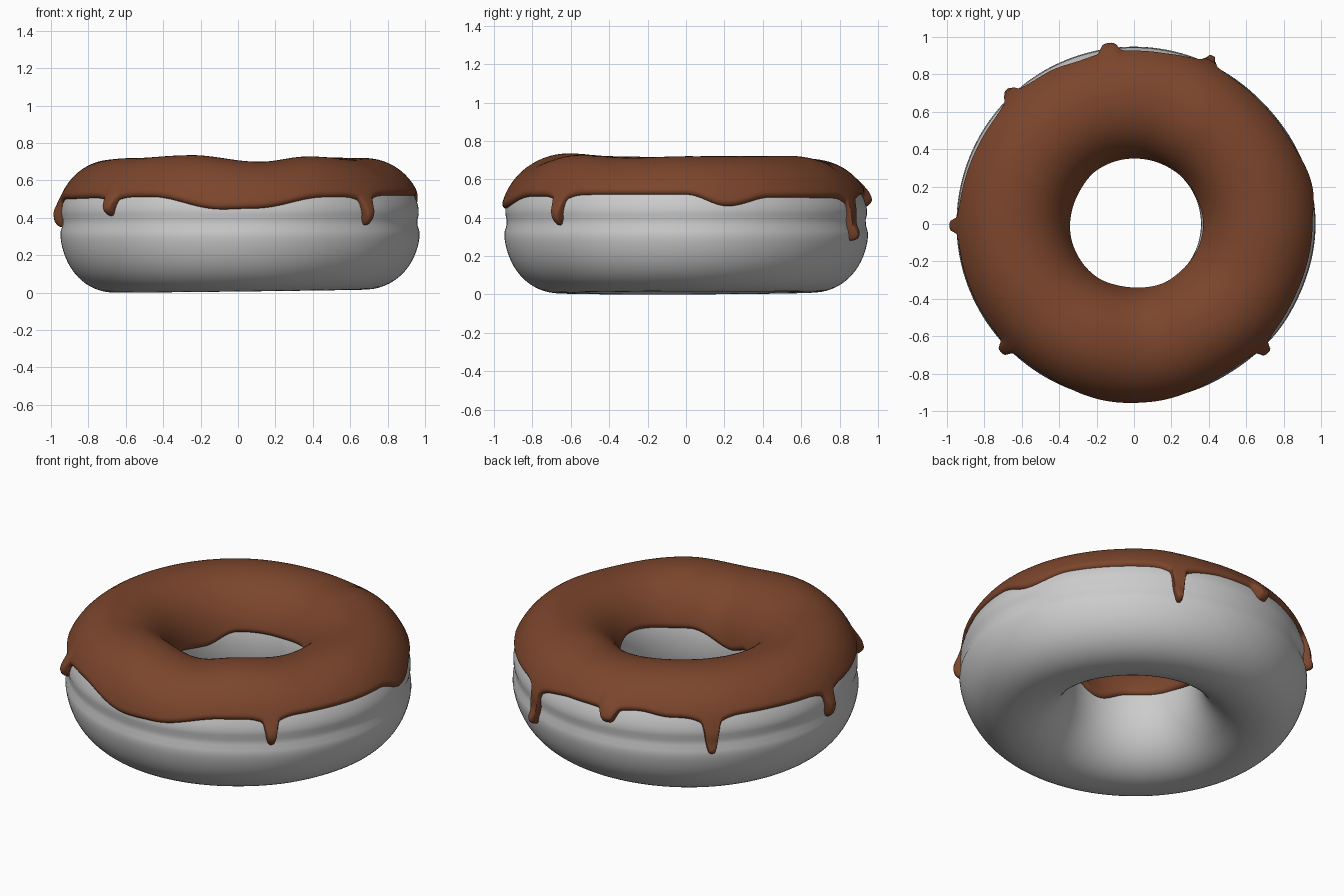
import bpy, bmesh, math
from math import sin, cos, pi, radians, exp, asin, sqrt

if "Cube" in bpy.data.objects:
    bpy.data.objects.remove(bpy.data.objects["Cube"])

C = 0.36          # height of the tube centre
ICING = 0.022     # icing thickness
P = 0.94          # roundness of the tube section (1 = ellipse)


def wave(keys, deg):
    """Smooth periodic interpolation of (degrees, value) pairs."""
    deg %= 360
    ks = [(keys[-1][0] - 360, keys[-1][1])] + keys + [(keys[0][0] + 360, keys[0][1])]
    for (a, va), (b, vb) in zip(ks, ks[1:]):
        if a <= deg <= b:
            t = (deg - a) / (b - a)
            return va + (vb - va) * (1 - cos(pi * t)) / 2


# Height of the icing crest, outer rim and inner rim around the ring
CREST = [(0, .72), (55, .722), (80, .70), (130, .715), (180, .712), (215, .72),
         (248, .735), (280, .70), (305, .728), (335, .712)]
RIM = [(0, .52), (13, .46), (28, .505), (70, .50), (82, .52), (108, .54), (120, .52),
       (150, .52), (190, .50), (240, .512), (265, .445), (275, .45), (300, .51), (335, .52)]
INNER = [(0, .50), (30, .48), (90, .44), (125, .44), (155, .38), (200, .42),
         (235, .43), (262, .38), (304, .46)]
OUTER_R = [(0, .975), (50, .95), (90, .952), (130, .955), (180, .953), (240, .95),
           (270, .95), (300, .95), (330, .965)]
# Drips: azimuth, tip height, half width in degrees
DRIPS = [(65, .28, 2.0), (98, .455, 3.0), (133.5, .315, 2.4), (180.5, .35, 2.0),
         (224, .41, 2.2), (316, .36, 2.0)]


def spow(v):
    return math.copysign(abs(v) ** P, v)


def halves(deg):
    """Upper and lower half heights of the dough section."""
    return (wave(CREST, deg) - ICING - C,
            C - 0.008 * (1 - cos(radians(deg - 195))))


def section(deg, phi, off=0.0):
    """Point on the dough surface, pushed out by off."""
    top, bot = halves(deg)
    b = top if sin(phi) > 0 else bot
    ro, ri = wave(OUTER_R, deg), 0.358
    mid, a = (ro + ri) / 2, (ro - ri) / 2
    r, z = mid + a * spow(cos(phi)), C + b * spow(sin(phi))
    if cos(phi) > 0:                       # soft crease around the outside
        r -= 0.017 * exp(-((z - 0.375) / 0.04) ** 2)
    nr, nz = cos(phi) / a, sin(phi) / b
    n = sqrt(nr * nr + nz * nz)
    r, z = r + off * nr / n, z + off * nz / n
    t = radians(deg)
    return (r * cos(t), r * sin(t), z)


def phi_at(deg, z):
    top, bot = halves(deg)
    s = (z - C) / (top if z > C else bot)
    return math.copysign(asin(min(1, abs(s)) ** (1 / P)), s)


def ring_mesh(name, point, nu, nv, closed):
    """Skin a grid of points that wraps round the ring."""
    bm = bmesh.new()
    cols = [[bm.verts.new(p) for p in point(360 * i / nu, nv)] for i in range(nu)]
    for i in range(nu):
        c0, c1 = cols[i], cols[(i + 1) % nu]
        for j in range(nv if closed else nv - 1):
            k = (j + 1) % nv
            f = bm.faces.new((c0[j], c1[j], c1[k], c0[k]))
            f.smooth = True
    bmesh.ops.recalc_face_normals(bm, faces=bm.faces)
    me = bpy.data.meshes.new(name)
    bm.to_mesh(me)
    bm.free()
    ob = bpy.data.objects.new(name, me)
    bpy.context.collection.objects.link(ob)
    return ob


def dough_column(deg, nv):
    return [section(deg, 2 * pi * j / nv) for j in range(nv)]


def icing_column(deg, nv):
    # Outer rim with drips: narrow tongue plus a flared root
    rim, bulge, tip = wave(RIM, deg), 0.0, 0.0
    base = rim
    for az, low, w in DRIPS:
        d = (deg - az + 180) % 360 - 180
        k = 0.8 * exp(-(d / w) ** 4) + 0.2 * exp(-(d / (2.2 * w)) ** 2)
        rim -= k * (base - low)
        if k > bulge:
            bulge, tip = k, low
    p0, p1 = phi_at(deg, rim), pi - phi_at(deg, wave(INNER, deg))
    pts = []
    for j in range(nv):
        u = sin((2 * j / (nv - 1) - 1) * pi / 2)
        phi = (p0 + p1) / 2 + u * (p1 - p0) / 2
        # rounded edge, thicker at the tips of the drips
        q = min(1, 0.32 * min(phi - p0, p1 - phi) / 0.028)
        z = section(deg, phi)[2]
        t = ICING
        if cos(phi) > 0:
            t += 0.024 * bulge * exp(-((z - tip - 0.04) / 0.07) ** 2)
        pts.append(section(deg, phi, (t + 0.004) * sqrt(max(0, 1 - (1 - q) ** 2)) - 0.004))
    return pts


dough = ring_mesh("dough", dough_column, 160, 80, True)
icing = ring_mesh("icing", icing_column, 720, 56, False)

mat = bpy.data.materials.new("chocolate_icing")
mat.diffuse_color = (0.20, 0.06, 0.025, 1)
mat.use_nodes = True
mat.node_tree.nodes["Principled BSDF"].inputs["Base Color"].default_value = mat.diffuse_color
icing.data.materials.append(mat)
